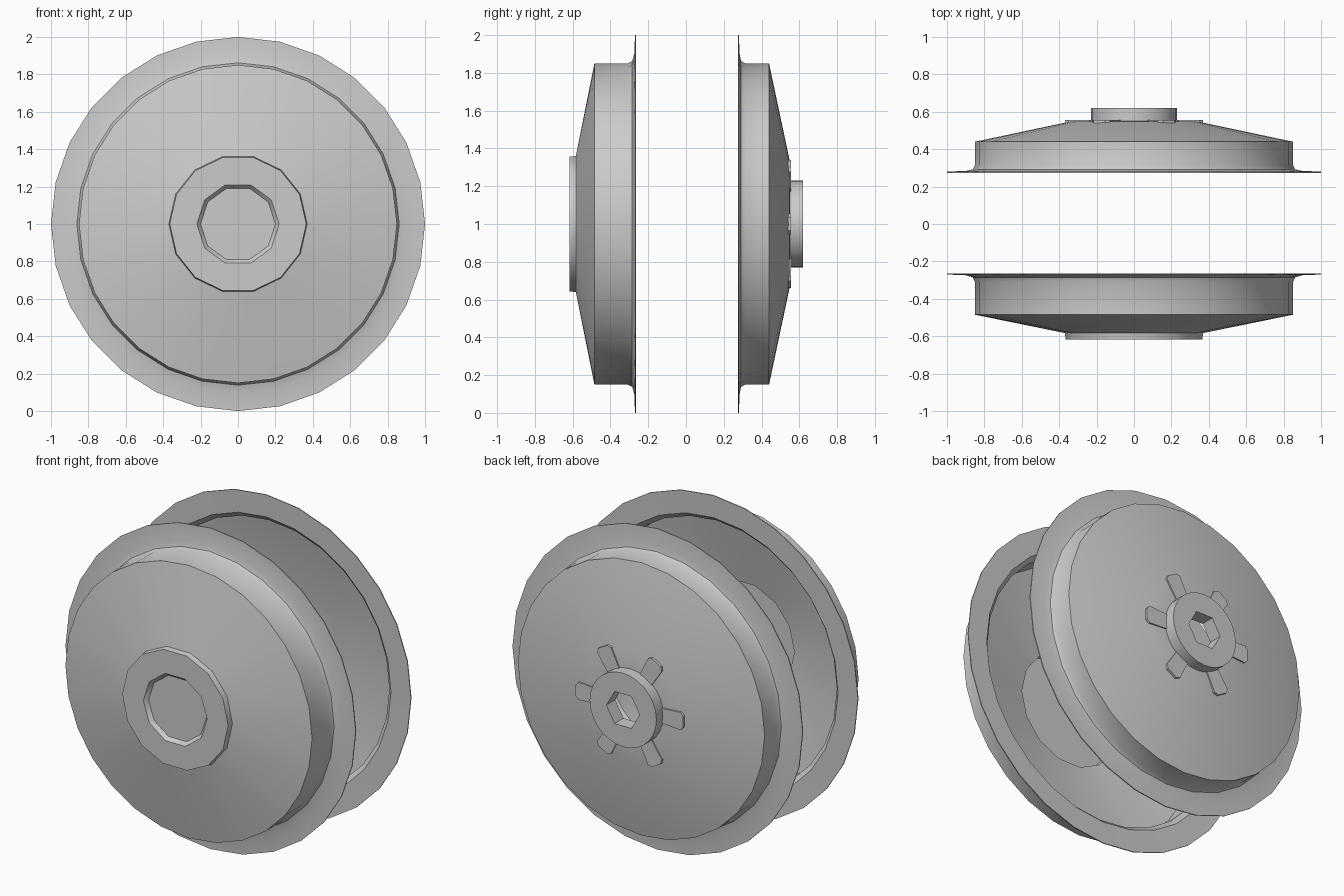
import bpy, bmesh
from math import sin, cos, pi, radians

if "Cube" in bpy.data.objects:
    bpy.data.objects.remove(bpy.data.objects["Cube"])

CZ = 1.0  # height of the wheel axis


def finish(bm, name, angle=35):
    bmesh.ops.recalc_face_normals(bm, faces=bm.faces)
    mesh = bpy.data.meshes.new(name)
    bm.to_mesh(mesh)
    bm.free()
    ob = bpy.data.objects.new(name, mesh)
    bpy.context.collection.objects.link(ob)
    bpy.ops.object.select_all(action='DESELECT')
    ob.select_set(True)
    bpy.context.view_layer.objects.active = ob
    bpy.ops.object.shade_smooth_by_angle(angle=radians(angle))
    return ob


def turned(name, section):
    """Closed cross-section of (radius, y, sides) rings around the y axis."""
    bm = bmesh.new()
    loops = []
    for r, y, n in section:
        vs = [bm.verts.new((r * cos(2 * pi * i / n), y, CZ + r * sin(2 * pi * i / n)))
              for i in range(n)]
        loops.append([bm.edges.new((vs[i], vs[(i + 1) % n])) for i in range(n)])
    for a, b in zip(loops, loops[1:] + loops[:1]):
        bmesh.ops.bridge_loops(bm, edges=a + b)
    return finish(bm, name)


N = 28
# front half: flange, rim wall, cone and raised collar with an open bore
turned("front_shell", [
    (1.00, -0.27, N), (0.90, -0.274, N), (0.862, -0.285, N), (0.85, -0.31, N),
    (0.85, -0.485, N), (0.37, -0.583, 14), (0.365, -0.618, 14),
    (0.22, -0.618, 10), (0.20, -0.595, 10),
    (0.345, -0.595, 14), (0.35, -0.567, 14), (0.83, -0.468, N),
    (0.83, -0.30, N), (0.86, -0.268, N), (1.00, -0.264, N)])

# back half: flange, rim wall, cone and flat centre
turned("back_shell", [
    (1.00, 0.28, N), (0.90, 0.284, N), (0.862, 0.292, N), (0.85, 0.315, N),
    (0.85, 0.44, N), (0.34, 0.548, N), (0.20, 0.55, N), (0.115, 0.55, 6),
    (0.115, 0.533, 6), (0.20, 0.533, N), (0.34, 0.531, N), (0.83, 0.424, N),
    (0.83, 0.305, N), (0.86, 0.278, N), (1.00, 0.274, N)])

# round boss with a hexagonal hole
turned("back_boss", [(0.23, 0.545, N), (0.23, 0.62, N),
                     (0.115, 0.62, 6), (0.115, 0.545, 6)])

# six tabs radiating from the boss, with clipped outer corners
bm = bmesh.new()
outline = [(0.20, -0.045), (0.35, -0.055), (0.37, -0.035),
           (0.37, 0.035), (0.35, 0.055), (0.20, 0.045)]
for k in range(6):
    c, s = cos(k * pi / 3), sin(k * pi / 3)
    low, top = [[bm.verts.new((u * c - v * s, y, CZ + u * s + v * c))
                 for u, v in outline] for y in (0.535, 0.557)]
    bm.faces.new(low)
    bm.faces.new(top)
    for i in range(6):
        j = (i + 1) % 6
        bm.faces.new((low[i], low[j], top[j], top[i]))
finish(bm, "boss_tabs", 20)
